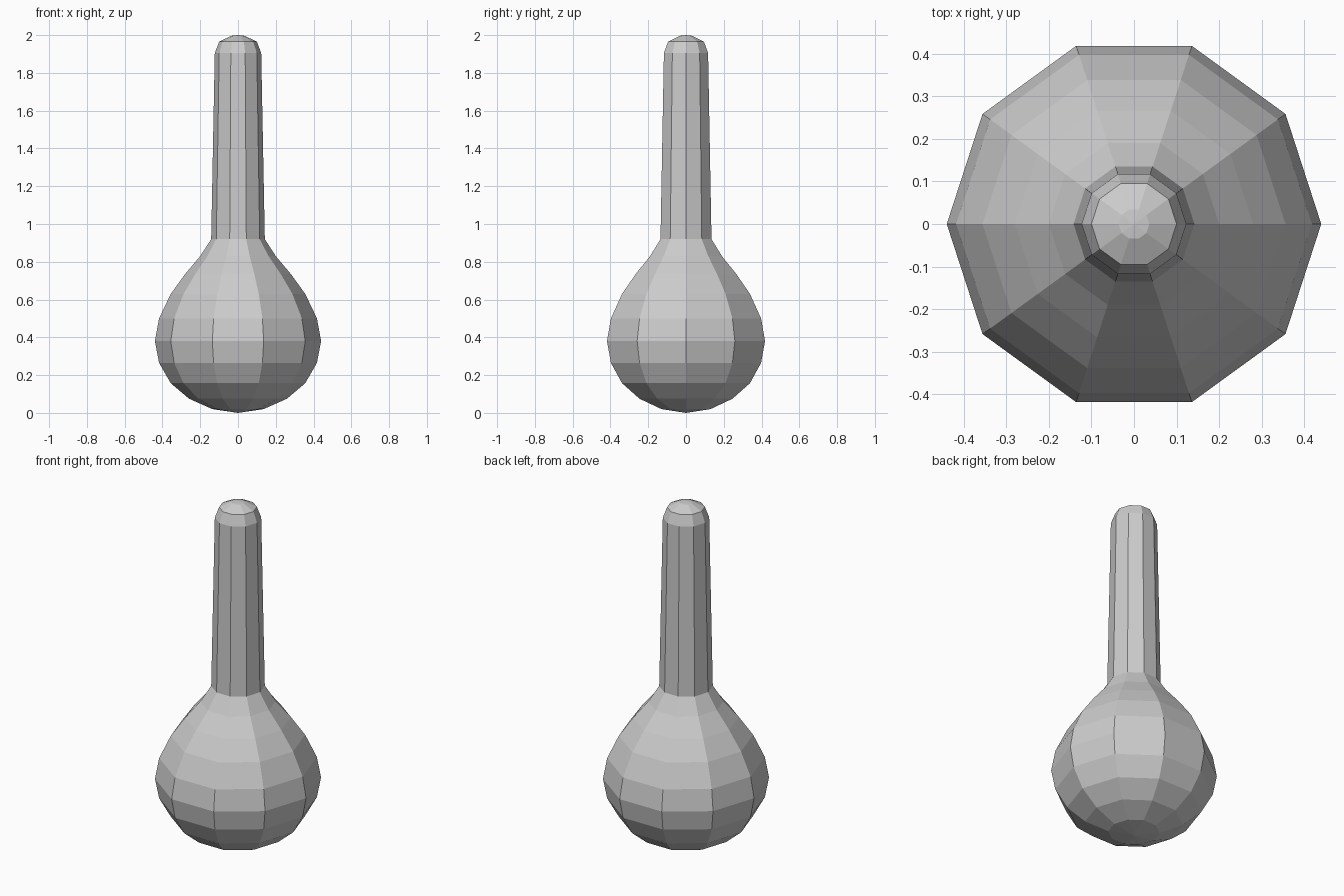
import bpy, bmesh
from math import cos, sin, pi

if "Cube" in bpy.data.objects:
    bpy.data.objects.remove(bpy.data.objects["Cube"])

SIDES = 10


def lathe(name, profile):
    """Revolve (radius, z) points around z; zero radius makes a pole."""
    bm = bmesh.new()
    rings = []
    for r, z in profile:
        if r == 0:
            rings.append([bm.verts.new((0, 0, z))] * SIDES)
        else:
            rings.append([bm.verts.new((r * cos(2 * pi * i / SIDES),
                                        r * sin(2 * pi * i / SIDES), z))
                          for i in range(SIDES)])
    for a, b in zip(rings, rings[1:]):
        for i in range(SIDES):
            j = (i + 1) % SIDES
            bm.faces.new(list(dict.fromkeys((a[i], a[j], b[j], b[i]))))
    bmesh.ops.recalc_face_normals(bm, faces=bm.faces)
    mesh = bpy.data.meshes.new(name)
    bm.to_mesh(mesh)
    bm.free()
    obj = bpy.data.objects.new(name, mesh)
    bpy.context.collection.objects.link(obj)
    return obj


# Round bulb, shoulder, tapered neck and domed tip in one closed skin
lathe("bulb_with_neck", [
    (0, 0), (0.136, 0.02), (0.259, 0.075), (0.356, 0.157), (0.418, 0.265),
    (0.44, 0.38), (0.418, 0.50), (0.356, 0.63), (0.28, 0.735), (0.2, 0.83),
    (0.142, 0.92), (0.123, 1.905), (0.1, 1.965), (0.036, 1.996), (0, 2.0),
])
